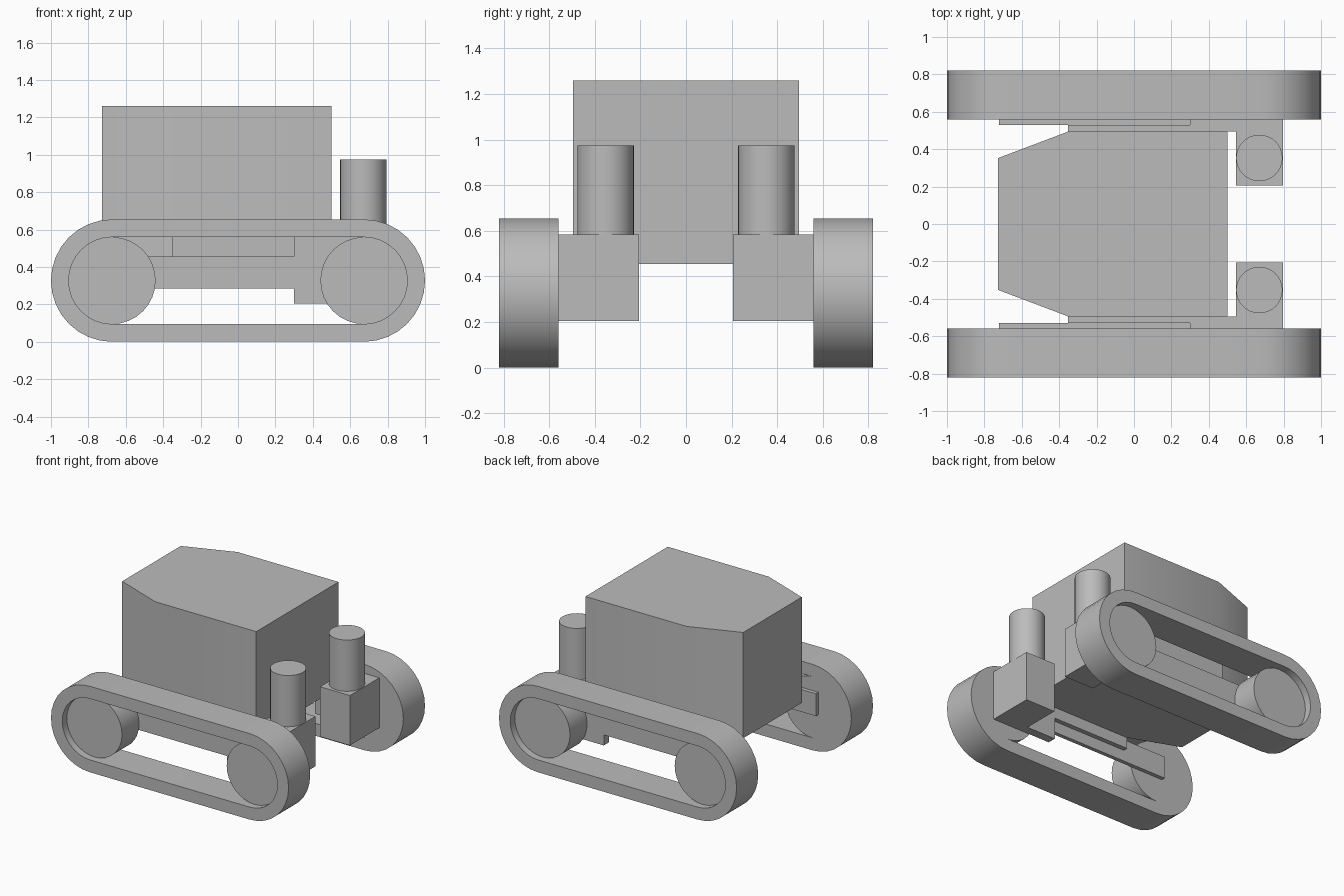
import bpy
import bmesh
from math import pi, cos, sin, radians

cube = bpy.data.objects.get("Cube")
if cube:
    bpy.data.objects.remove(cube, do_unlink=True)

grey = bpy.data.materials.new("plain grey")
grey.use_nodes = True
GREY = (0.5, 0.5, 0.5, 1)
grey.diffuse_color = GREY
grey.node_tree.nodes["Principled BSDF"].inputs["Base Color"].default_value = GREY


def finish(name, bm):
    bmesh.ops.recalc_face_normals(bm, faces=bm.faces)
    mesh = bpy.data.meshes.new(name)
    bm.to_mesh(mesh)
    bm.free()
    mesh.materials.append(grey)
    obj = bpy.data.objects.new(name, mesh)
    bpy.context.collection.objects.link(obj)
    bpy.ops.object.select_all(action='DESELECT')
    obj.select_set(True)
    bpy.context.view_layer.objects.active = obj
    bpy.ops.object.shade_smooth_by_angle(angle=radians(30))
    return obj


def prism(name, outline, start, end, axis):
    """Extrude an outline along z (outline in x, y) or y (outline in x, z)."""
    def place(p, d):
        return (p[0], p[1], d) if axis == 'z' else (p[0], d, p[1])
    bm = bmesh.new()
    a = [bm.verts.new(place(p, start)) for p in outline]
    b = [bm.verts.new(place(p, end)) for p in outline]
    bm.faces.new(a)
    bm.faces.new(b)
    for i in range(len(a)):
        bm.faces.new((a[i - 1], a[i], b[i], b[i - 1]))
    return finish(name, bm)


def rect(x0, x1, v0, v1):
    return [(x0, v0), (x1, v0), (x1, v1), (x0, v1)]


def circle(cx, cv, r, n):
    return [(cx + r * cos(2 * pi * i / n), cv + r * sin(2 * pi * i / n)) for i in range(n)]


AXLE_X, AXLE_Z = 0.673, 0.3275
TRACK_IN, TRACK_OUT = 0.56, 0.82


def stadium(r, n=16):
    pts = []
    for side in (1, -1):
        for i in range(n + 1):
            t = -pi / 2 + pi * i / n
            pts.append((side * (AXLE_X + r * cos(t)), AXLE_Z + side * r * sin(t)))
    return pts


def track(name, s):
    bm = bmesh.new()
    loops = [[bm.verts.new((x, s * y, z)) for x, z in stadium(r)]
             for r, y in ((0.327, TRACK_IN), (0.327, TRACK_OUT),
                          (0.2325, TRACK_OUT), (0.2325, TRACK_IN))]
    for k in range(4):
        a, b = loops[k], loops[(k + 1) % 4]
        for i in range(len(a)):
            bm.faces.new((a[i - 1], a[i], b[i], b[i - 1]))
    return finish(name, bm)


# Body with a tapered end
prism("body", [(0.5, -0.495), (0.5, 0.495), (-0.35, 0.495), (-0.728, 0.352),
               (-0.728, -0.352), (-0.35, -0.495)], 0.455, 1.26, 'z')

for side, s in (("right", -1), ("left", 1)):
    side = "back" if s > 0 else "front"
    # Running gear
    track(side + "_track", s)
    for end, x in (("left", AXLE_X), ("right", -AXLE_X)):
        prism(f"{side}_{end}_wheel", circle(x, AXLE_Z, 0.2325, 32),
              s * TRACK_IN, s * 0.765, 'y')
    # Side frame
    prism(side + "_beam", rect(-0.722, 0.3, 0.285, 0.455), s * 0.53, s * 0.56, 'y')
    prism(side + "_rail", rect(-0.352, 0.3, 0.37, 0.585), s * 0.495, s * 0.53, 'y')
    # Angled bracket carrying the stack
    bracket = [(0.3, 0.495), (0.545, 0.495), (0.545, 0.207),
               (0.797, 0.207), (0.797, 0.56), (0.3, 0.56)]
    prism(side + "_bracket", [(x, s * y) for x, y in bracket], 0.205, 0.585, 'z')
    # Upright cylinder
    prism(side + "_stack", circle(0.67, s * 0.353, 0.124, 32), 0.585, 0.975, 'z')
